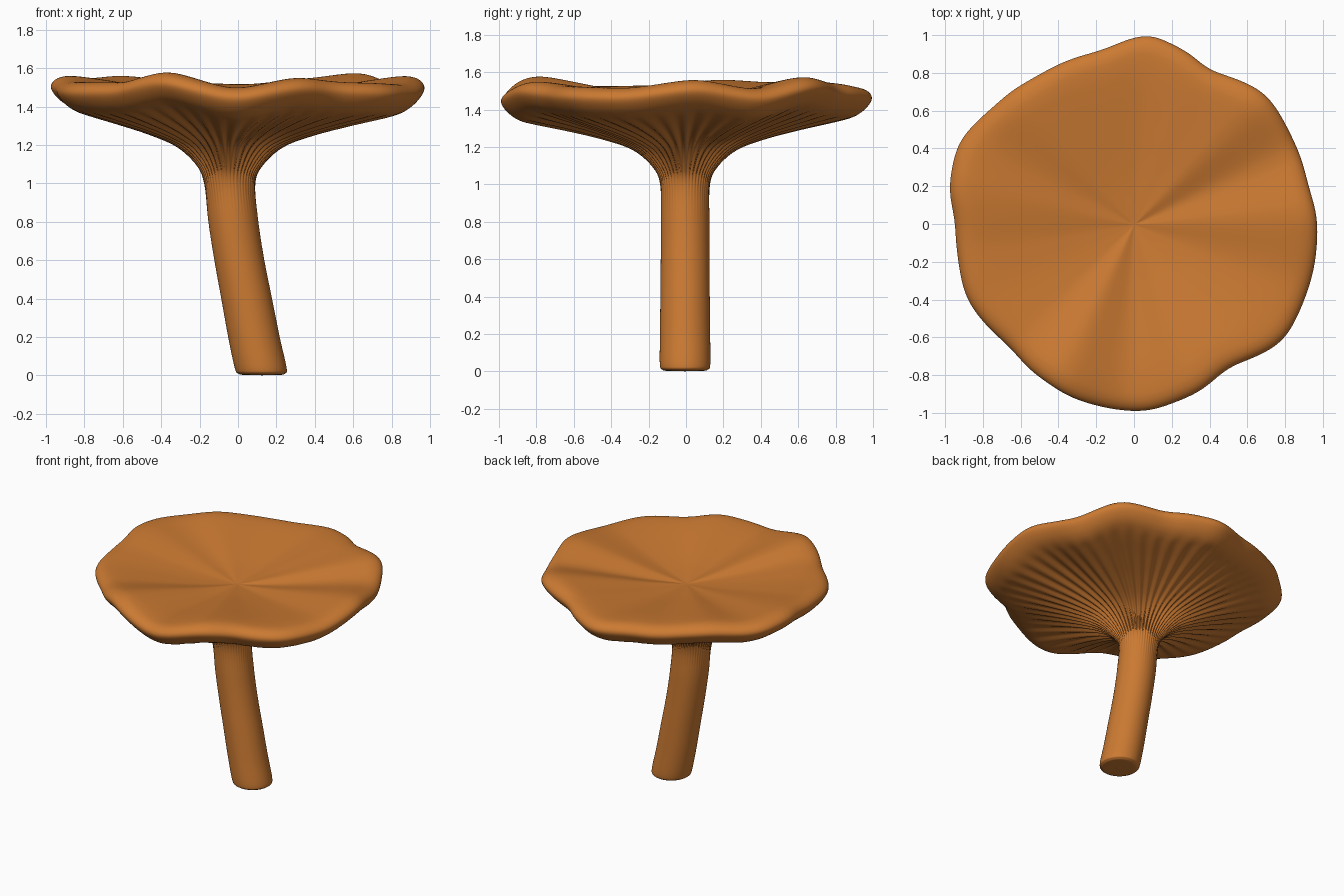
import bpy, bmesh, math

if "Cube" in bpy.data.objects:
    bpy.data.objects.remove(bpy.data.objects["Cube"])

N = 288      # steps around
SUB = 5      # smoothing steps between profile points

# cap outline: angle in degrees, radius
OUTLINE = [(0, .97), (13, .944), (28, .953), (44, .976), (64, .908), (76, .965), (85, 1.003),
           (102, .932), (122, .935), (137, .962), (156, 1.02), (167, 1.0), (180, .945),
           (189, .947), (204, .967), (225, .926), (238, .952), (252, .977), (273, .991),
           (288, .958), (303, .91), (323, 1.0), (339, .984)]
# rim waviness: angle, height offset
WAVE = [(3, .015), (25, -.035), (45, .03), (65, 0), (88, -.03), (108, -.02), (135, .015),
        (150, 0), (168, .015), (190, -.015), (208, -.02), (225, -.02), (245, .035), (269, -.05),
        (291, .005), (312, -.02), (339, -.03)]
# profile from base to cap middle: radius, z, centre x, cap shape weight, gill depth
PROFILE = [(0, .003, .125, 0, 0), (.09, .003, .125, 0, 0), (.122, .01, .123, 0, 0),
           (.135, .04, .118, 0, 0), (.134, .2, .083, 0, 0), (.132, .4, .045, 0, 0),
           (.13, .6, .007, 0, 0), (.13, .8, -.024, 0, 0), (.132, 1.0, -.043, 0, .002),
           (.172, 1.1, -.043, .03, .005), (.275, 1.195, -.04, .12, .007),
           (.43, 1.26, -.03, .35, .007), (.62, 1.315, -.015, .6, .006),
           (.8, 1.36, 0, .85, .004), (.89, 1.385, 0, 1, .001), (.945, 1.415, 0, 1, 0),
           (.985, 1.455, 0, 1, 0), (1.0, 1.49, 0, 1, 0), (.985, 1.52, 0, 1, 0),
           (.945, 1.54, 0, 1, 0), (.88, 1.545, 0, 1, 0), (.75, 1.532, 0, .85, 0),
           (.5, 1.497, 0, .6, 0), (.25, 1.462, 0, .3, 0), (0, 1.437, 0, 0, 0)]


def catmull(a, b, c, d, t):
    return b + .5 * t * (c - a + t * (2 * a - 5 * b + 4 * c - d + t * (3 * (b - c) + d - a)))


def around(table, deg):
    # smooth periodic lookup
    n = len(table)
    for i in range(n):
        a0, v0 = table[i]
        a1, v1 = table[(i + 1) % n]
        span = (a1 - a0) % 360
        off = (deg - a0) % 360
        if off < span:
            t = off / span
            t = t * t * (3 - 2 * t) * .6 + t * .4
            return v0 + (v1 - v0) * t
    return table[0][1]


def soften(vals, k=3):
    n = len(vals)
    return [sum(vals[(i + j) % n] for j in range(-k, k + 1)) / (2 * k + 1) for i in range(n)]


radii = soften([around(OUTLINE, i * 360 / N) for i in range(N)])
waves = soften([around(WAVE, i * 360 / N) for i in range(N)])

# densify the profile
rows = []
last = len(PROFILE) - 1
for i in range(last):
    p = [PROFILE[max(0, min(last, i + k))] for k in (-1, 0, 1, 2)]
    for s in range(SUB):
        rows.append([catmull(*[q[c] for q in p], s / SUB) for c in range(5)])
rows = rows[1:]

# whole mushroom as one lathed skin with lobed, wavy cap and gill ridges
bm = bmesh.new()
rings = []
for r, z, cx, w, g in rows:
    ring = []
    for i in range(N):
        a = 2 * math.pi * i / N
        rad = r * (1 + w * (radii[i] - 1)) + g * math.cos(48 * a) * .5
        zz = max(0, z + waves[i] * w - g * math.cos(48 * a))
        ring.append(bm.verts.new((cx + rad * math.cos(a), -.005 * (1 - w) + rad * math.sin(a), zz)))
    rings.append(ring)
for lo, hi in zip(rings, rings[1:]):
    for i in range(N):
        j = (i + 1) % N
        bm.faces.new((lo[i], lo[j], hi[j], hi[i]))
base = bm.verts.new((.125, -.005, 0))
top = bm.verts.new((0, 0, PROFILE[-1][1]))
for i in range(N):
    j = (i + 1) % N
    bm.faces.new((base, rings[0][j], rings[0][i]))
    bm.faces.new((top, rings[-1][i], rings[-1][j]))
for f in bm.faces:
    f.smooth = True
bmesh.ops.recalc_face_normals(bm, faces=bm.faces)

mesh = bpy.data.meshes.new("mushroom")
bm.to_mesh(mesh)
bm.free()
mat = bpy.data.materials.new("mushroom orange")
mat.diffuse_color = (.6, .195, .032, 1)
mat.use_nodes = True
mat.node_tree.nodes["Principled BSDF"].inputs["Base Color"].default_value = mat.diffuse_color
mesh.materials.append(mat)
bpy.context.collection.objects.link(bpy.data.objects.new("mushroom", mesh))
